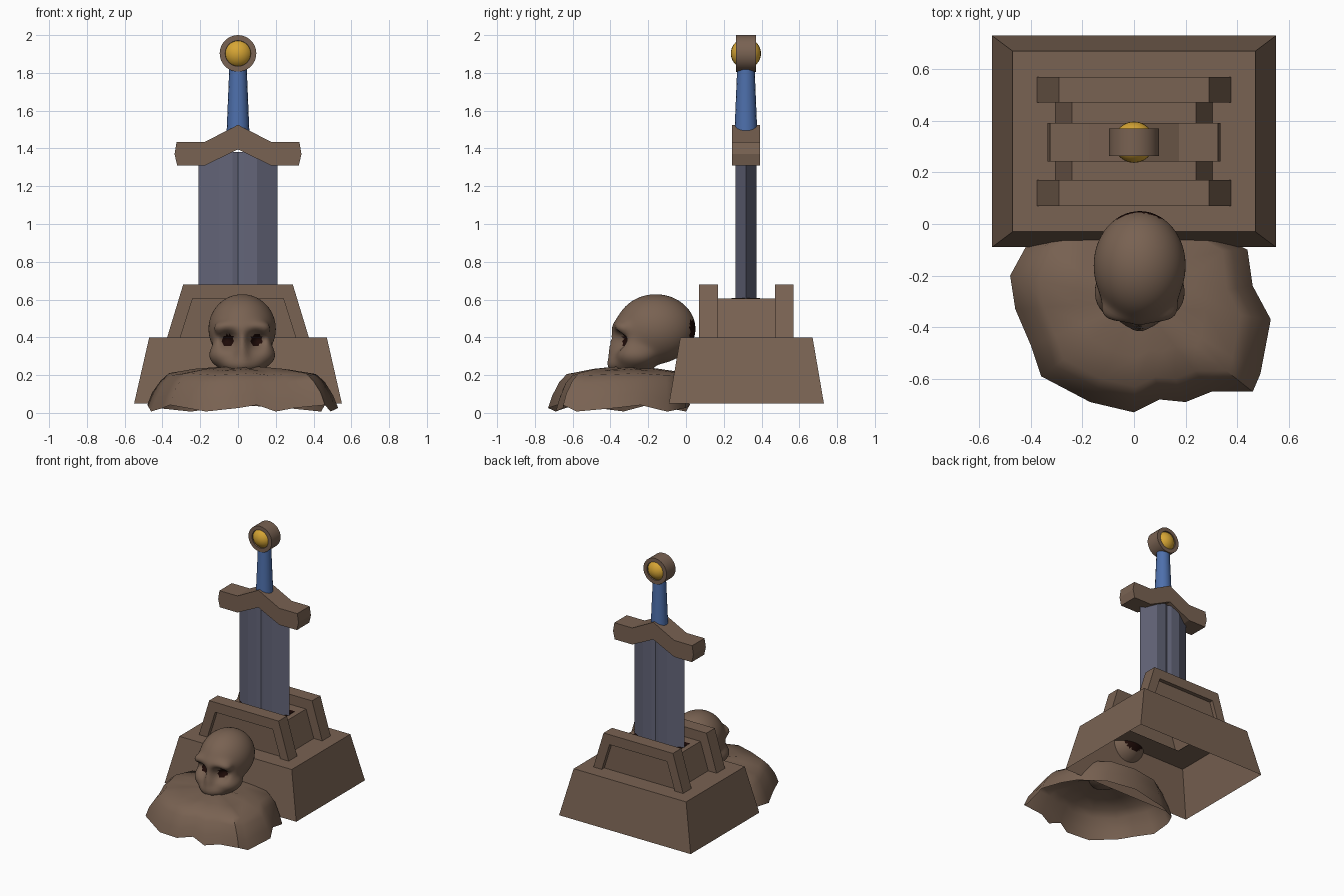
import bpy, bmesh, math
from mathutils import Vector

if "Cube" in bpy.data.objects:
    bpy.data.objects.remove(bpy.data.objects["Cube"])


def material(name, rgb):
    m = bpy.data.materials.new(name)
    m.diffuse_color = (*rgb, 1)
    m.use_nodes = True
    m.node_tree.nodes["Principled BSDF"].inputs["Base Color"].default_value = m.diffuse_color
    return m


STONE = material("brown stone", (0.19, 0.122, 0.084))
STEEL = material("grey steel", (0.125, 0.13, 0.19))
BLUE = material("blue grip", (0.075, 0.16, 0.41))
GOLD = material("gold", (0.68, 0.38, 0.035))
DARK = material("dark hollow", (0.012, 0.003, 0.002))
SY = 0.317  # depth of the sword's centre plane


def finish(bm, name, mats, angle=None):
    bmesh.ops.recalc_face_normals(bm, faces=bm.faces)
    me = bpy.data.meshes.new(name)
    bm.to_mesh(me)
    bm.free()
    for m in mats:
        me.materials.append(m)
    ob = bpy.data.objects.new(name, me)
    bpy.context.collection.objects.link(ob)
    if angle:
        bpy.context.view_layer.objects.active = ob
        ob.select_set(True)
        bpy.ops.object.shade_smooth_by_angle(angle=math.radians(angle))
        ob.select_set(False)
    return ob


def loft(name, rings, mat, caps=(True, True), loop=False, angle=None):
    """Skin a list of equal-length closed rings."""
    bm = bmesh.new()
    vs = [[bm.verts.new(p) for p in r] for r in rings]
    n = len(rings[0])
    pairs = list(zip(vs, vs[1:])) + ([(vs[-1], vs[0])] if loop else [])
    for a, b in pairs:
        for i in range(n):
            j = (i + 1) % n
            bm.faces.new((a[i], a[j], b[j], b[i]))
    if not loop:
        for use, ring in zip(caps, (vs[0], vs[-1])):
            if use:
                bm.faces.new(ring)
    return finish(bm, name, [mat], angle)


def prism(name, pts, y0, y1, mat):
    return loft(name, [[(x, y, z) for x, z in pts] for y in (y0, y1)], mat)


def mirrored(pts):
    """Complete a left-half profile, given from centre to centre."""
    return pts + [(-x, z) for x, z in reversed(pts) if abs(x) > 1e-6]


def rect(x, y0, y1, z):
    return [(-x, y0, z), (x, y0, z), (x, y1, z), (-x, y1, z)]


def circle(r, y, cz, n=32):
    return [(r * math.cos(t), y, cz + r * math.sin(t))
            for t in (2 * math.pi * i / n for i in range(n))]


# Hollow plinth with an opening under the slotted block
loft("plinth", [rect(0.55, -0.09, 0.73, 0.05), rect(0.47, -0.03, 0.67, 0.4),
                rect(0.28, 0.15, 0.49, 0.4)], STONE, caps=(False, False))

# Two arch frames and the block between them
arch = mirrored([(-0.24, 0.605), (-0.305, 0.4), (-0.375, 0.4), (-0.29, 0.68)])
for name, y in (("front_frame", 0.07), ("back_frame", 0.47)):
    prism(name, arch, y, y + 0.1, STONE)
loft("middle_block", [rect(0.305, 0.1, 0.54, 0.4), rect(0.24, 0.1, 0.54, 0.605)],
     STONE, caps=(False, True))

# Blade with bevelled edges and a shallow centre groove
half = [(-0.21, 0), (-0.1, -0.055), (-0.03, -0.055), (0, -0.045),
        (0.03, -0.055), (0.1, -0.055)]
section = half + [(-x, -y) for x, y in half]
loft("blade", [[(x, SY + y, z) for x, y in section] for z in (0.58, 1.38)], STEEL)

# Dark slot around the blade's foot
loft("slot", [rect(0.2, SY - 0.075, SY + 0.075, z) for z in (0.6, 0.607)], DARK)

# Angled crossguard
prism("crossguard", mirrored([(0, 1.395), (-0.175, 1.31), (-0.322, 1.31), (-0.336, 1.37),
                              (-0.325, 1.435), (-0.175, 1.435), (0, 1.525)]),
      SY - 0.074, SY + 0.074, STONE)

# Tapered grip
loft("grip", [[(r * math.cos(i * math.pi / 8), SY + r * math.sin(i * math.pi / 8), z)
               for i in range(16)] for r, z in ((0.061, 1.47), (0.046, 1.83))], BLUE, angle=40)

# Pommel ring and the gem inside it
loft("pommel_ring", [circle(0.097, SY - 0.053, 1.903), circle(0.097, SY + 0.053, 1.903),
                     circle(0.068, SY + 0.053, 1.903), circle(0.06, SY, 1.903),
                     circle(0.068, SY - 0.053, 1.903)], STONE, loop=True, angle=35)
bm = bmesh.new()
bmesh.ops.create_uvsphere(bm, u_segments=24, v_segments=16, radius=0.08)
for v in bm.verts:
    v.co += Vector((0, SY, 1.903))
finish(bm, "pommel_gem", [GOLD], 60)

# Rubble mound: an open shell, its outline shrinking as it rises
outline = [(-0.42, -0.09), (-0.48, -0.2), (-0.46, -0.33), (-0.4, -0.47), (-0.36, -0.59),
           (-0.17, -0.69), (0, -0.73), (0.1, -0.68), (0.2, -0.69), (0.3, -0.65), (0.46, -0.65),
           (0.49, -0.58), (0.53, -0.37), (0.46, -0.24), (0.44, -0.1), (0.25, 0), (0, 0.02), (-0.25, 0)]
rings = []
for s, z in ((1, 0.025), (0.95, 0.09), (0.86, 0.165), (0.77, 0.205), (0.5, 0.228), (0.2, 0.24)):
    ring = []
    for i, (x, y) in enumerate(outline):
        back = y > -0.12
        sy = 1 - (1 - s) * 0.1 if back and s > 0.6 else s
        wave = 0.02 * math.sin(i * 2.1) * (1 if z < 0.1 else 0.3)
        ring.append((0.02 + (x - 0.02) * s, -0.3 + (y + 0.3) * sy, max(0.003, z + wave)))
    rings.append(ring)
loft("rubble_mound", rings, STONE, caps=(False, True), angle=50)

# Skull: a sphere shrink-wrapped onto blended ellipsoids
SX = 0.022
lumps = [((0, -0.16, 0.445), (0.178, 0.21, 0.183)),   # cranium
         ((0, -0.28, 0.35), (0.145, 0.1, 0.13)),      # face
         ((0, -0.29, 0.255), (0.105, 0.115, 0.055)),  # upper jaw
         ((0, -0.375, 0.33), (0.025, 0.03, 0.07))]    # nose
for s in (-1, 1):
    lumps += [((s * 0.1, -0.26, 0.305), (0.07, 0.09, 0.055)),   # cheekbone
              ((s * 0.07, -0.335, 0.45), (0.07, 0.045, 0.035))]  # brow
lumps = [(Vector(c), r) for c, r in lumps]


def field(p, k=0.014):
    total = 0
    for c, r in lumps:
        q = p - c
        d = math.sqrt(sum((a / b) ** 2 for a, b in zip(q, r))) - 1
        total += math.exp(-d * min(r) / k)
    return -k * math.log(total + 1e-30)


bm = bmesh.new()
bmesh.ops.create_icosphere(bm, subdivisions=5, radius=1)
core = Vector((0, -0.2, 0.38))


def socket(p):
    return math.hypot(abs(p.x) - 0.076, p.z - 0.385) if p.y < -0.2 else 9


for v in bm.verts:
    d, lo, hi = v.co.normalized(), 0.0, 0.4
    for _ in range(14):
        mid = (lo + hi) / 2
        if field(core + d * mid) < 0:
            lo = mid
        else:
            hi = mid
    v.co = core + d * lo
    v.co.y += 0.075 * math.exp(-(socket(v.co) / 0.045) ** 2)  # eye hollow
for f in bm.faces:
    c = f.calc_center_median()
    f.material_index = int(socket(c) < 0.031 or (c.y > 0.02 and c.z < 0.49))
for v in bm.verts:
    v.co.x += SX
finish(bm, "skull", [STONE, DARK], 70)
